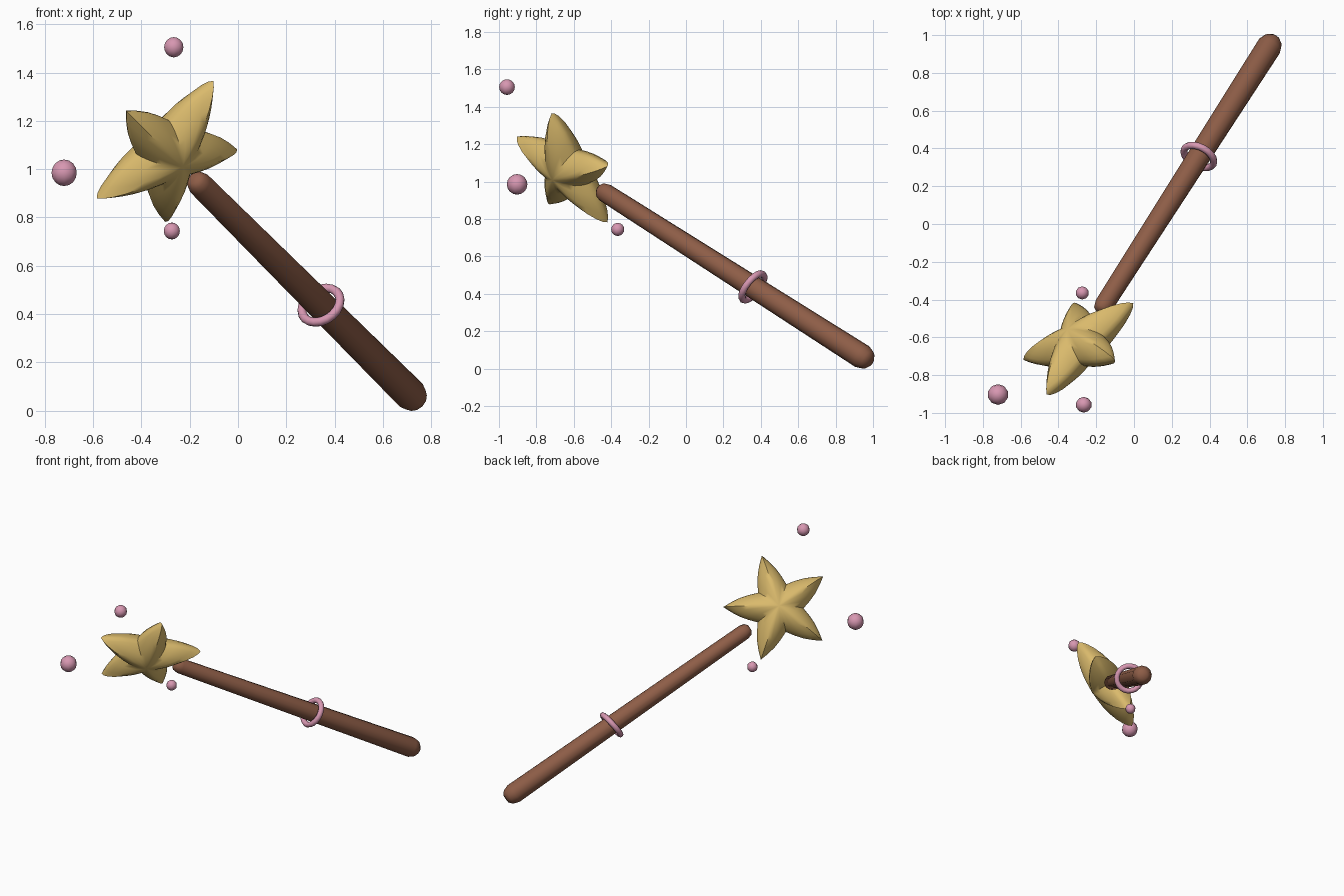
import bpy, bmesh, math
from mathutils import Vector, Matrix

if "Cube" in bpy.data.objects:
    bpy.data.objects.remove(bpy.data.objects["Cube"])

def material(name, rgb):
    m = bpy.data.materials.new(name)
    m.diffuse_color = (*rgb, 1)
    m.use_nodes = True
    m.node_tree.nodes["Principled BSDF"].inputs["Base Color"].default_value = m.diffuse_color
    return m

GOLD = material("gold", (0.70, 0.49, 0.15))
BROWN = material("brown wood", (0.27, 0.11, 0.063))
PINK = material("pink", (0.68, 0.31, 0.44))

CENTRE = Vector((-0.291, -0.636, 1.07))               # middle of the star
DOWN = Vector((0.474, 0.742, -0.473)).normalized()    # along the handle, away from the star
NORMAL = Vector((0.528, -0.669, -0.523))              # the star's flat side faces this way
NORMAL = (NORMAL - DOWN * NORMAL.dot(DOWN)).normalized()

def frame(origin, x, z):
    y = z.cross(x)
    return Matrix.Translation(origin) @ Matrix((x, y, z)).transposed().to_4x4()

def finish(obj, mat, angle):
    obj.data.materials.append(mat)
    bpy.ops.object.select_all(action='DESELECT')
    obj.select_set(True)
    bpy.context.view_layer.objects.active = obj
    bpy.ops.object.shade_smooth_by_angle(angle=math.radians(angle))

def loft(name, rings, start, end, matrix, mat, angle):
    """Skin a list of closed rings, with a centre point at each end."""
    bm = bmesh.new()
    loops = [[bm.verts.new(p) for p in ring] for ring in rings]
    n = len(loops[0])
    for a, b in zip(loops, loops[1:]):
        for i in range(n):
            j = (i + 1) % n
            bm.faces.new((a[i], a[j], b[j], b[i]))
    for loop, p in ((loops[0], start), (loops[-1], end)):
        v = bm.verts.new(p)
        for i in range(n):
            bm.faces.new((loop[i], loop[(i + 1) % n], v))
    bmesh.ops.recalc_face_normals(bm, faces=bm.faces)
    bm.transform(matrix)
    mesh = bpy.data.meshes.new(name)
    bm.to_mesh(mesh)
    bm.free()
    obj = bpy.data.objects.new(name, mesh)
    bpy.context.collection.objects.link(obj)
    finish(obj, mat, angle)

# Puffy five-pointed star: the outline shrinks as it rises to each side
TIP, NOTCH, HALF_THICK, BULGE, STEPS = 0.36, 0.165, 0.118, 0.014, 4
outline = []
for k in range(10):
    a, b = k * math.pi / 5, (k + 1) * math.pi / 5
    ra, rb = (TIP, NOTCH) if k % 2 == 0 else (NOTCH, TIP)
    p = Vector((math.cos(a), math.sin(a), 0)) * ra
    q = Vector((math.cos(b), math.sin(b), 0)) * rb
    out = Vector(((q - p).y, -(q - p).x, 0)).normalized()
    for s in range(STEPS):
        t = s / STEPS
        outline.append(p.lerp(q, t) + out * BULGE * math.sin(math.pi * t))

def height(s):
    return HALF_THICK * (1 - s * s) ** 0.72

levels = [0.15, 0.35, 0.55, 0.72, 0.86, 0.95]
layers = [(s, height(s)) for s in levels] + [(1, 0)] + [(s, -height(s)) for s in reversed(levels)]
loft("star", [[p * s + Vector((0, 0, h)) for p in outline] for s, h in layers],
     (0, 0, HALF_THICK), (0, 0, -HALF_THICK), frame(CENTRE, -DOWN, NORMAL), GOLD, 50)

# Tapered handle with rounded ends: (distance from star, radius)
profile = [(0.23, 0.024), (0.245, 0.042), (0.275, 0.051),
           (2.125, 0.067), (2.165, 0.053), (2.185, 0.03)]
SIDES = 12
loft("handle",
     [[(r * math.cos(i * math.tau / SIDES), r * math.sin(i * math.tau / SIDES), d)
       for i in range(SIDES)] for d, r in profile],
     (0, 0, 0.23), (0, 0, 2.185), frame(CENTRE, NORMAL, DOWN), BROWN, 50)

# Loose ring around the handle, slightly tilted
bpy.ops.mesh.primitive_torus_add(major_segments=20, minor_segments=8,
                                 major_radius=0.086, minor_radius=0.019)
ring = bpy.context.object
ring.name = "handle_ring"
ring.location = CENTRE + DOWN * 1.338
ring.rotation_euler = Vector((0.39, 0.72, -0.57)).to_track_quat('Z', 'Y').to_euler()
finish(ring, PINK, 60)

# Floating beads around the star
for name, pos, r in (("bead_top", (-0.266, -0.957, 1.505), 0.042),
                     ("bead_side", (-0.72, -0.903, 0.985), 0.055),
                     ("bead_low", (-0.274, -0.365, 0.744), 0.035)):
    bpy.ops.mesh.primitive_uv_sphere_add(segments=10, ring_count=8, radius=r, location=pos)
    bead = bpy.context.object
    bead.name = name
    finish(bead, PINK, 60)
